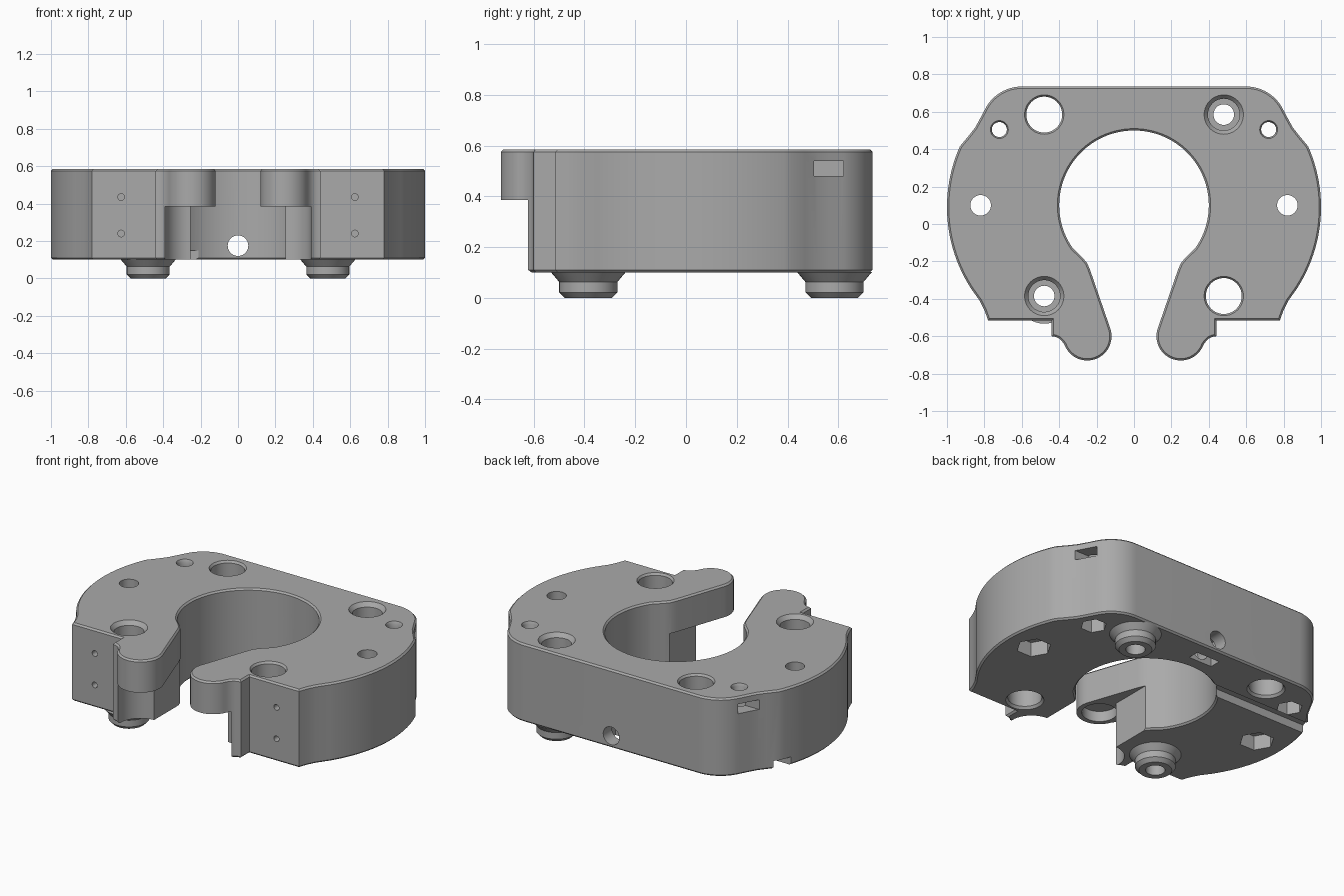
import bpy, bmesh
from math import cos, sin, radians, tau
from mathutils import Matrix, Vector

cube = bpy.data.objects.get("Cube")
if cube:
    bpy.data.objects.remove(cube, do_unlink=True)

GREY = (0.4, 0.4, 0.4, 1)
mat = bpy.data.materials.new("plain grey")
mat.use_nodes = True
mat.diffuse_color = GREY
mat.node_tree.nodes["Principled BSDF"].inputs["Base Color"].default_value = GREY

BOTTOM, TOP = 0.1, 0.585


def finish(name, bm):
    bmesh.ops.recalc_face_normals(bm, faces=bm.faces)
    mesh = bpy.data.meshes.new(name)
    bm.to_mesh(mesh)
    bm.free()
    mesh.materials.append(mat)
    ob = bpy.data.objects.new(name, mesh)
    bpy.context.collection.objects.link(ob)
    return ob


def arc(cx, cy, r, a0, a1, n):
    angles = [radians(a0 + (a1 - a0) * i / n) for i in range(n + 1)]
    return [(cx + r * cos(a), cy + r * sin(a)) for a in angles]


def prism(name, outline, z0, z1, bevel=0):
    bm = bmesh.new()
    base = bm.faces.new([bm.verts.new((x, y, z0)) for x, y in outline])
    top = bmesh.ops.extrude_face_region(bm, geom=[base], use_keep_orig=True)["geom"]
    bmesh.ops.translate(bm, verts=[g for g in top if isinstance(g, bmesh.types.BMVert)],
                        vec=(0, 0, z1 - z0))
    if bevel:
        rim = [e for e in bm.edges if abs(e.verts[0].co.z - e.verts[1].co.z) < 1e-5]
        bmesh.ops.recalc_face_normals(bm, faces=bm.faces)
        bmesh.ops.bevel(bm, geom=rim, offset=bevel, segments=1, affect='EDGES')
    return finish(name, bm)


def lathe(name, profile, at, steps=40, axis='Z', closed=False):
    """Spin (radius, height) points about an axis through the point `at`."""
    bm = bmesh.new()
    vs = [bm.verts.new((r, 0, z)) for r, z in profile]
    pairs = list(zip(vs, vs[1:])) + ([(vs[-1], vs[0])] if closed else [])
    es = [bm.edges.new(p) for p in pairs]
    bmesh.ops.spin(bm, geom=vs + es, cent=(0, 0, 0), axis=(0, 0, 1), angle=tau, steps=steps)
    bmesh.ops.remove_doubles(bm, verts=bm.verts, dist=1e-5)
    if axis == 'Y':
        bmesh.ops.rotate(bm, verts=bm.verts, matrix=Matrix.Rotation(radians(-90), 3, 'X'))
    bmesh.ops.translate(bm, verts=bm.verts, vec=Vector(at))
    return finish(name, bm)


def rod(name, r, z0, z1, at, **kw):
    return lathe(name, [(0, z0), (r, z0), (r, z1), (0, z1)], at, **kw)


def box(name, x0, x1, y0, y1, z0, z1):
    return prism(name, [(x0, y0), (x1, y0), (x1, y1), (x0, y1)], z0, z1)


# Horseshoe outline: half of it, then its mirror image
half = [(0, 0.735)] + arc(0.6, 0.515, 0.22, 90, 25, 12)
half += [(0.825, 0.56), (0.85, 0.515), (0.885, 0.47)]
half += arc(0.2, 0.09, 0.8, 24, -33, 24)
half += [(0.825, -0.41), (0.8, -0.46), (0.78, -0.515), (0.44, -0.515), (0.44, -0.6)]
half += [(0.42, -0.603), (0.4, -0.612), (0.385, -0.627)]
half += arc(0.25, -0.6, 0.13, -20, -200, 24)
half += [(0.235, -0.245), (0.25, -0.21), (0.275, -0.18)]
half += arc(0, 0.1, 0.4, -35, 90, 36)
half[-1] = (0, half[-1][1])
body = prism("clamp_body", half + [(-x, y) for x, y in half[-2:0:-1]], BOTTOM, TOP, 0.01)

cuts = []
for s in (1, -1):
    # Space under each finger, with a round pocket in the fingertip
    under = [(0, -0.2), (0.255, -0.2)] + arc(0.25, -0.6, 0.14, 88, 0, 12)
    under += [(0.39, -0.9), (0, -0.9)]
    cuts.append(prism("finger_clearance", [(s * x, y) for x, y in under], 0, 0.385))
    cuts.append(rod("finger_pocket", 0.1, 0.3, 0.45, (s * 0.25, -0.6, 0)))
    # Bolt holes with hexagonal nut recesses below
    for x, y, r, hexagon in ((0.82, 0.1, 0.055, 0.1), (0.72, 0.505, 0.04, 0.075)):
        cuts.append(rod("bolt_hole", r, -0.1, 0.8, (s * x, y, 0)))
        cuts.append(rod("nut_recess", hexagon, 0, 0.19, (s * x, y, 0), steps=6))
    cuts.append(lathe("bolt_rim", [(0, 0.57), (0.04, 0.57), (0.056, 0.6), (0, 0.6)],
                      (s * 0.72, 0.505, 0)))
    # Side nut slots and front pin holes
    x0, x1 = sorted((s * 0.66, s * 1.1))
    cuts.append(box("side_slot", x0, x1, 0.505, 0.62, 0.48, 0.54))
    for z in (0.24, 0.435):
        cuts.append(rod("pin_hole", 0.018, -0.1, 0.1, (s * 0.625, -0.515, z),
                        steps=16, axis='Y'))

# Corner wells: two stepped ones over the feet, two open sockets
FEET = ((-0.48, -0.385), (0.48, 0.585))
SOCKETS = ((-0.48, 0.585), (0.48, -0.385))
for x, y in FEET:
    cuts.append(lathe("screw_well", [(0, 0), (0.055, 0), (0.055, 0.22), (0.085, 0.22),
                                     (0.085, 0.56), (0.106, 0.586), (0.106, 0.7), (0, 0.7)],
                      (x, y, 0)))
for x, y in SOCKETS:
    cuts.append(lathe("foot_socket", [(0, 0.05), (0.108, 0.05), (0.108, 0.1), (0.096, 0.115),
                                      (0.096, 0.572), (0.106, 0.586), (0.106, 0.7), (0, 0.7)],
                      (x, y, 0)))

# Rear screw hole, its nut slot, and the cable groove underneath
cuts.append(rod("rear_hole", 0.055, 0.3, 0.9, (0, 0, 0.175), axis='Y'))
cuts.append(box("rear_nut_slot", -0.08, 0.08, 0.58, 0.65, 0, 0.25))
cuts.append(box("cable_groove", -1.2, -0.15, 0.34, 0.44, 0, 0.15))

for c in cuts:
    c.hide_render = True
    mod = body.modifiers.new(c.name, 'BOOLEAN')
    mod.operation, mod.solver, mod.object = 'DIFFERENCE', 'EXACT', c
deps = bpy.context.evaluated_depsgraph_get()
carved = bpy.data.meshes.new_from_object(body.evaluated_get(deps))
body.modifiers.clear()
body.data = carved
for c in cuts:
    bpy.data.objects.remove(c, do_unlink=True)

# Flared locating feet
feet = [lathe("locating_foot", [(0.055, 0.102), (0.055, 0), (0.093, 0), (0.115, 0.022),
                                (0.115, 0.063), (0.148, 0.102)], (x, y, 0), closed=True)
        for x, y in FEET]

bpy.ops.object.select_all(action='DESELECT')
for ob in [body] + feet:
    ob.select_set(True)
bpy.context.view_layer.objects.active = body
bpy.ops.object.shade_smooth_by_angle(angle=radians(30))
